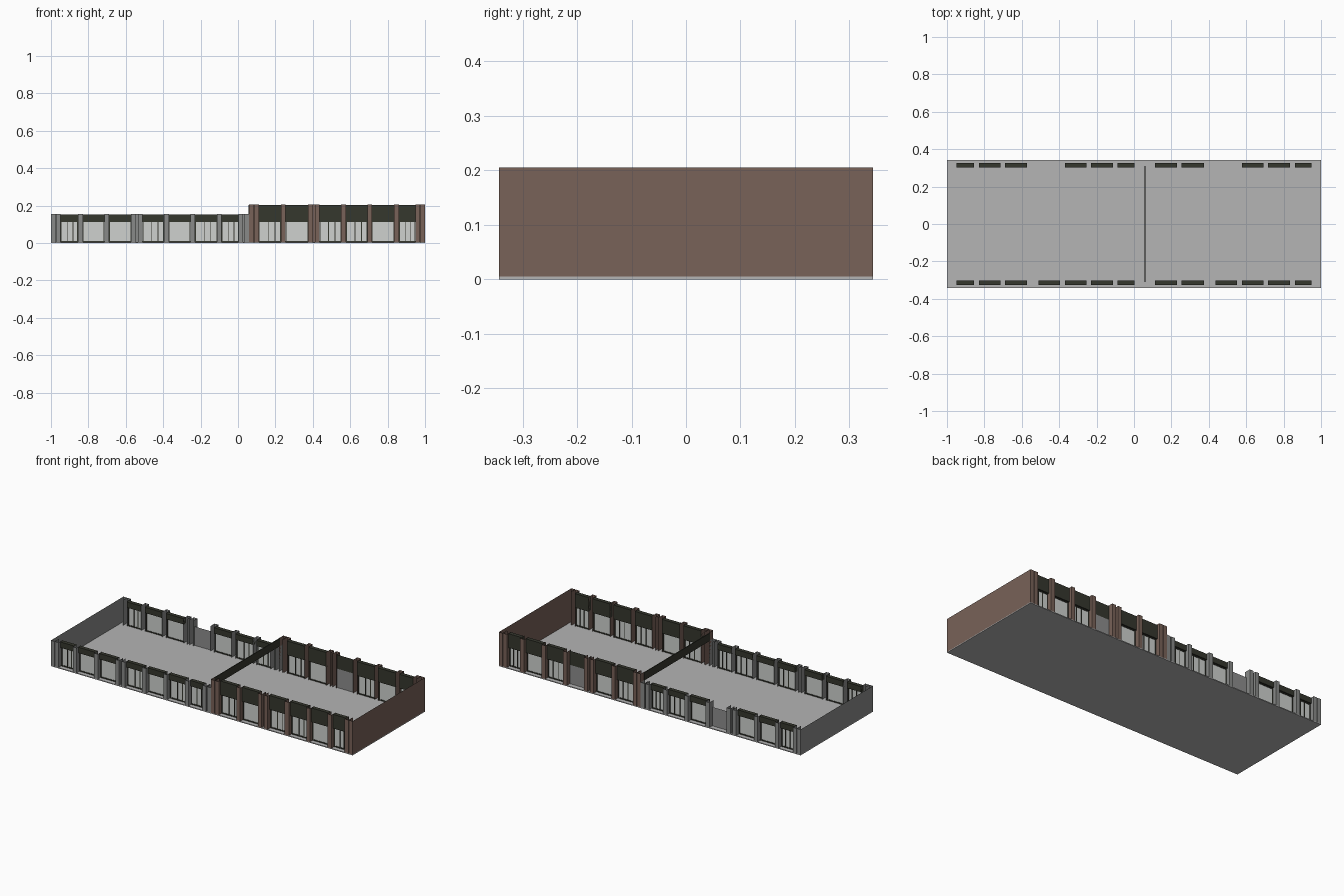
import bpy, bmesh
from mathutils import Vector

if "Cube" in bpy.data.objects:
    bpy.data.objects.remove(bpy.data.objects["Cube"])


def material(name, r, g, b):
    m = bpy.data.materials.new(name)
    m.diffuse_color = (r, g, b, 1)
    m.use_nodes = True
    m.node_tree.nodes["Principled BSDF"].inputs["Base Color"].default_value = m.diffuse_color
    return m


SLAB = material("slab_grey", 0.46, 0.46, 0.46)
GREY = material("pillar_grey", 0.25, 0.255, 0.25)
BROWN = material("pillar_brown", 0.19, 0.122, 0.098)
DARK = material("dark_olive", 0.036, 0.038, 0.027)
GLASS = material("pale_glass", 0.62, 0.64, 0.62)
PANEL = material("panel_grey", 0.27, 0.27, 0.27)

BASE = 0.005          # top of floor slab
HEAD = 0.118          # top of the windows
OUT, WALL, IN = 0.343, 0.325, 0.303   # facade depths
GLASS_Y = 0.315


def quad(bm, pts, normal):
    f = bm.faces.new([bm.verts.new(p) for p in pts])
    f.normal_update()
    if f.normal.dot(Vector(normal)) < 0:
        f.normal_flip()


def facing_quad(bm, x0, x1, y, z0, z1, s):
    quad(bm, [(x0, y, z0), (x1, y, z0), (x1, y, z1), (x0, y, z1)], (0, s, 0))


def side_quad(bm, x, y0, y1, z0, z1, s):
    quad(bm, [(x, y0, z0), (x, y1, z0), (x, y1, z1), (x, y0, z1)], (s, 0, 0))


def box(bm, x0, x1, y0, y1, z0, z1):
    r = bmesh.ops.create_cube(bm, size=1)
    for v in r["verts"]:
        v.co = Vector(((x0 + x1) / 2 + v.co.x * (x1 - x0),
                       (y0 + y1) / 2 + v.co.y * abs(y1 - y0),
                       (z0 + z1) / 2 + v.co.z * (z1 - z0)))


def finish(bm, name, mat):
    me = bpy.data.meshes.new(name)
    bm.to_mesh(me)
    bm.free()
    me.materials.append(mat)
    bpy.context.collection.objects.link(bpy.data.objects.new(name, me))


# floor slab
bm = bmesh.new()
box(bm, -1, 1, -OUT, OUT, 0, BASE)
finish(bm, "floor_slab", SLAB)


def pillar(bm, x0, x1, s, top):
    """Hollow pillar, open at the top and inside."""
    facing_quad(bm, x0, x1, s * OUT, BASE, top, s)
    side_quad(bm, x0, s * IN, s * OUT, BASE, top, -1)
    side_quad(bm, x1, s * IN, s * OUT, BASE, top, 1)


def window(glass, frame, x0, x1, s, triple):
    y = s * GLASS_Y
    facing_quad(glass, x0, x1, y, BASE, HEAD, s)
    ya, yb = y - 0.003, y + 0.003
    box(frame, x0, x1, ya, yb, BASE, BASE + 0.006)
    box(frame, x0, x1, ya, yb, HEAD - 0.005, HEAD)
    posts = [x0 + 0.003, x1 - 0.003]
    if triple:
        w = x1 - x0
        posts += [x0 + w * 0.42, x0 + w * 0.72]
    for p in posts:
        box(frame, p - 0.002, p + 0.002, ya, yb, BASE, HEAD)


def wing(name, x_start, x_end, top, mat, bays, solid, triples):
    shell, bands = bmesh.new(), bmesh.new()
    glass, frame, panel = bmesh.new(), bmesh.new(), bmesh.new()
    for s in (-1, 1):
        # pillars fill the space between bays, doubled where it is wide
        edges = [x_start] + [x for b in bays for x in b] + [x_end]
        for a, b in zip(edges[0::2], edges[1::2]):
            if b - a > 0.04:
                pillar(shell, a, a + 0.024, s, top)
                pillar(shell, b - 0.024, b, s, top)
                facing_quad(shell, a + 0.024, b - 0.024, s * WALL, BASE, top, s)
            else:
                pillar(shell, a, b, s, top)
        for i, (a, b) in enumerate(bays):
            if s == 1 and i == solid:
                # rear bay with a plain low panel
                facing_quad(panel, a, b, s * GLASS_Y, BASE, HEAD, s)
                if mat is BROWN:
                    facing_quad(bands, a, b, s * GLASS_Y, HEAD, top - 0.003, s)
                continue
            y0, y1 = sorted((s * IN, s * (WALL + 0.001)))
            box(bands, a, b, y0, y1, HEAD, top - 0.003)
            window(glass, frame, a, b, s, i in triples)
    # end wall
    if abs(x_start) == 1:
        side_quad(shell, x_start, -OUT, OUT, BASE, top, -1)
    else:
        side_quad(shell, x_end, -OUT, OUT, BASE, top, 1)
    finish(shell, name + "_pillars_and_end_wall", mat)
    finish(bands, name + "_fascia_bands", DARK)
    finish(glass, name + "_window_glass", GLASS)
    finish(frame, name + "_window_frames", DARK)
    finish(panel, name + "_rear_panel", PANEL)


wing("low_wing", -1, 0.06, 0.155, GREY,
     [(-0.95, -0.855), (-0.83, -0.715), (-0.69, -0.573), (-0.51, -0.395),
      (-0.37, -0.255), (-0.23, -0.113), (-0.088, 0.004)],
     3, (0, 3, 5, 6))
wing("tall_wing", 0.06, 1, 0.205, BROWN,
     [(0.113, 0.23), (0.255, 0.373), (0.437, 0.55), (0.577, 0.693),
      (0.717, 0.833), (0.86, 0.948)],
     2, (0, 2, 3, 5))

# raised beam closing the step between the two wings
bm = bmesh.new()
box(bm, 0.057, 0.062, -0.31, 0.31, 0.155, 0.202)
finish(bm, "step_beam", DARK)
